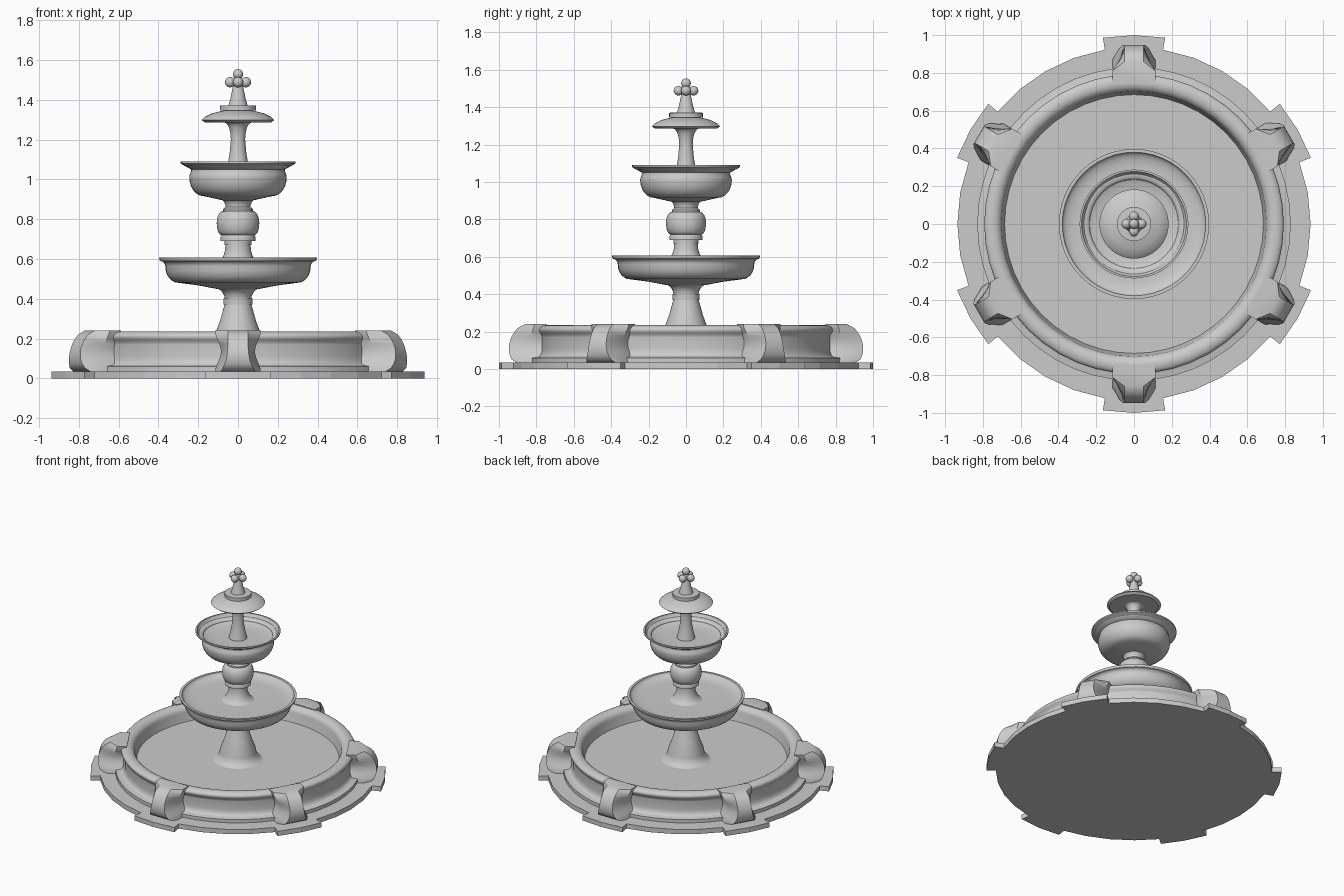
import bpy, bmesh
from math import sin, cos, radians, pi, sqrt, tau

cube = bpy.data.objects.get("Cube")
if cube:
    bpy.data.objects.remove(cube, do_unlink=True)

# Single stone colour
stone = bpy.data.materials.new("grey stone")
stone.use_nodes = True
colour = (0.6, 0.6, 0.6, 1)
stone.diffuse_color = colour
stone.node_tree.nodes["Principled BSDF"].inputs["Base Color"].default_value = colour


def finish(bm, name, angle):
    """Clean the mesh, make it an object and smooth it below the given edge angle."""
    bmesh.ops.remove_doubles(bm, verts=bm.verts, dist=0.0001)
    bmesh.ops.recalc_face_normals(bm, faces=bm.faces)
    mesh = bpy.data.meshes.new(name)
    bm.to_mesh(mesh)
    bm.free()
    mesh.materials.append(stone)
    obj = bpy.data.objects.new(name, mesh)
    bpy.context.collection.objects.link(obj)
    bpy.ops.object.select_all(action='DESELECT')
    obj.select_set(True)
    bpy.context.view_layer.objects.active = obj
    bpy.ops.object.shade_smooth_by_angle(angle=radians(angle))


def polar(radius, angle, z):
    return radius * cos(angle), radius * sin(angle), z


def loft(name, rings, angle=35):
    """Skin a stack of closed rings of points and cap both ends."""
    bm = bmesh.new()
    rows = [[bm.verts.new(point) for point in ring] for ring in rings]
    count = len(rows[0])
    for lower, upper in zip(rows, rows[1:]):
        for i in range(count):
            j = (i + 1) % count
            bm.faces.new((lower[i], lower[j], upper[j], upper[i]))
    bm.faces.new(rows[0])
    bm.faces.new(rows[-1])
    finish(bm, name, angle)


class Turning:
    """A radius and height profile drawn with simple mouldings, then turned."""
    curve_steps = 6

    def __init__(self, radius, z):
        self.points = [(radius, z)]

    def line(self, radius, z):
        self.points.append((radius, z))
        return self

    def band(self, radius, z):
        """Step sideways to a radius, then go straight up."""
        return self.line(radius, self.points[-1][1]).line(radius, z)

    def blend(self, radius, z, radial, vertical):
        r0, z0 = self.points[-1]
        for i in range(1, self.curve_steps + 1):
            t = i / self.curve_steps * pi / 2
            self.line(r0 + (radius - r0) * radial(t), z0 + (z - z0) * vertical(t))
        return self

    def rise(self, radius, z):
        """Quarter ellipse that starts upright and ends level."""
        return self.blend(radius, z, lambda t: 1 - cos(t), sin)

    def sweep(self, radius, z):
        """Quarter ellipse that starts level and ends upright."""
        return self.blend(radius, z, sin, lambda t: 1 - cos(t))

    def ease(self, radius, z):
        """S-curve that is upright at both ends."""
        return self.blend(radius, z, lambda t: sin(t) ** 2, lambda t: t * 2 / pi)

    def turn(self, name, steps=48):
        loft(name, [[polar(radius, tau * i / steps, z) for i in range(steps)]
                    for radius, z in self.points])


# The six tabs and posts share these directions
directions = [radians(30 + 60 * k) for k in range(6)]

# Base slab: short straight edges between projecting tabs
slab_radius = 0.935
tab_half = radians(9.5)
gap = radians(60) - 2 * tab_half
outline = []
for middle in directions:
    outline += [(1, middle + side * tab_half) for side in (-1, 0, 1)]
    outline += [(slab_radius, middle + tab_half + gap * i / 4) for i in range(5)]
loft("base_slab", [[polar(radius, angle, z) for radius, angle in outline]
                   for z in (0, 0.035)], angle=5)

# Pool: floor, sloping inner wall, rounded lip, coved outer wall and plinth
(Turning(0.685, 0.13).line(0.7, 0.19).rise(0.75, 0.235).sweep(0.793, 0.21)
 .ease(0.775, 0.17).line(0.775, 0.11).rise(0.8, 0.065)
 .line(0.83, 0.06).line(0.83, 0.03).turn("pool_basin"))

# Six scrolled posts over the rim, pinched at the waist and bulging outward
levels = 10
for number, middle in enumerate(directions, start=1):
    rings = []
    for i in range(levels + 1):
        t = i / levels
        z = 0.03 + 0.21 * t
        width = 0.1 + 0.015 * cos(tau * t)
        nose_width = 0.05 + 0.04 * (1 - t) ** 4
        shoulder = 0.87 - 0.06 * t
        nose = 0.9 - 0.04 * t + 0.065 * sqrt(abs(sin(pi * t)))
        half = [(0.745, width), (shoulder, width), (nose, nose_width)]
        ring = half + [(x, -y) for x, y in reversed(half)]
        rings.append([(x * cos(middle) - y * sin(middle),
                       x * sin(middle) + y * cos(middle), z) for x, y in ring])
    loft(f"rim_post_{number}", rings)

# Lower pedestal with a flared foot and a collar
(Turning(0.19, 0.125).sweep(0.12, 0.21).line(0.09, 0.29).line(0.068, 0.37)
 .band(0.073, 0.4).line(0.067, 0.4).rise(0.14, 0.46).turn("lower_pedestal"))

# Wide lower bowl
(Turning(0.11, 0.45).line(0.2, 0.467).line(0.3, 0.48).sweep(0.365, 0.56)
 .rise(0.393, 0.59).line(0.397, 0.607).line(0.38, 0.607)
 .rise(0.29, 0.573).turn("lower_bowl"))

# Baluster with a round belly between the bowls
(Turning(0.125, 0.57).sweep(0.063, 0.67).band(0.068, 0.69).band(0.088, 0.71)
 .line(0.083, 0.72).sweep(0.107, 0.78).rise(0.075, 0.84).band(0.076, 0.85)
 .line(0.063, 0.86).rise(0.1, 0.905).turn("middle_baluster"))

# Deep upper bowl with a turned-out lip
(Turning(0.07, 0.893).line(0.17, 0.915).sweep(0.245, 1.01).ease(0.235, 1.05)
 .rise(0.27, 1.068).line(0.288, 1.08).line(0.288, 1.09).line(0.278, 1.09)
 .rise(0.14, 1.035).turn("upper_bowl"))

# Slim stem
(Turning(0.065, 1.025).line(0.05, 1.085).line(0.042, 1.13).line(0.036, 1.2)
 .rise(0.068, 1.285).line(0.068, 1.3).turn("upper_stem"))

# Small dome cap with a collar
(Turning(0.06, 1.285).line(0.165, 1.285).line(0.183, 1.298).line(0.165, 1.315)
 .line(0.13, 1.332).line(0.075, 1.345).band(0.09, 1.37)
 .line(0.055, 1.372).turn("top_cap"))

# Finial: a tapering cone carrying a cluster of balls
Turning(0.05, 1.365).line(0.037, 1.41).line(0.023, 1.48).turn("finial_cone")
cluster_height = 1.488
spread = 0.04
centres = [polar(spread, i * pi / 2, cluster_height) for i in range(4)]
centres += [(0, 0, cluster_height), (0, 0, cluster_height + spread)]
bm = bmesh.new()
for centre in centres:
    ball = bmesh.ops.create_uvsphere(bm, u_segments=20, v_segments=12, radius=0.026)
    bmesh.ops.translate(bm, verts=ball["verts"], vec=centre)
finish(bm, "finial_balls", 40)
